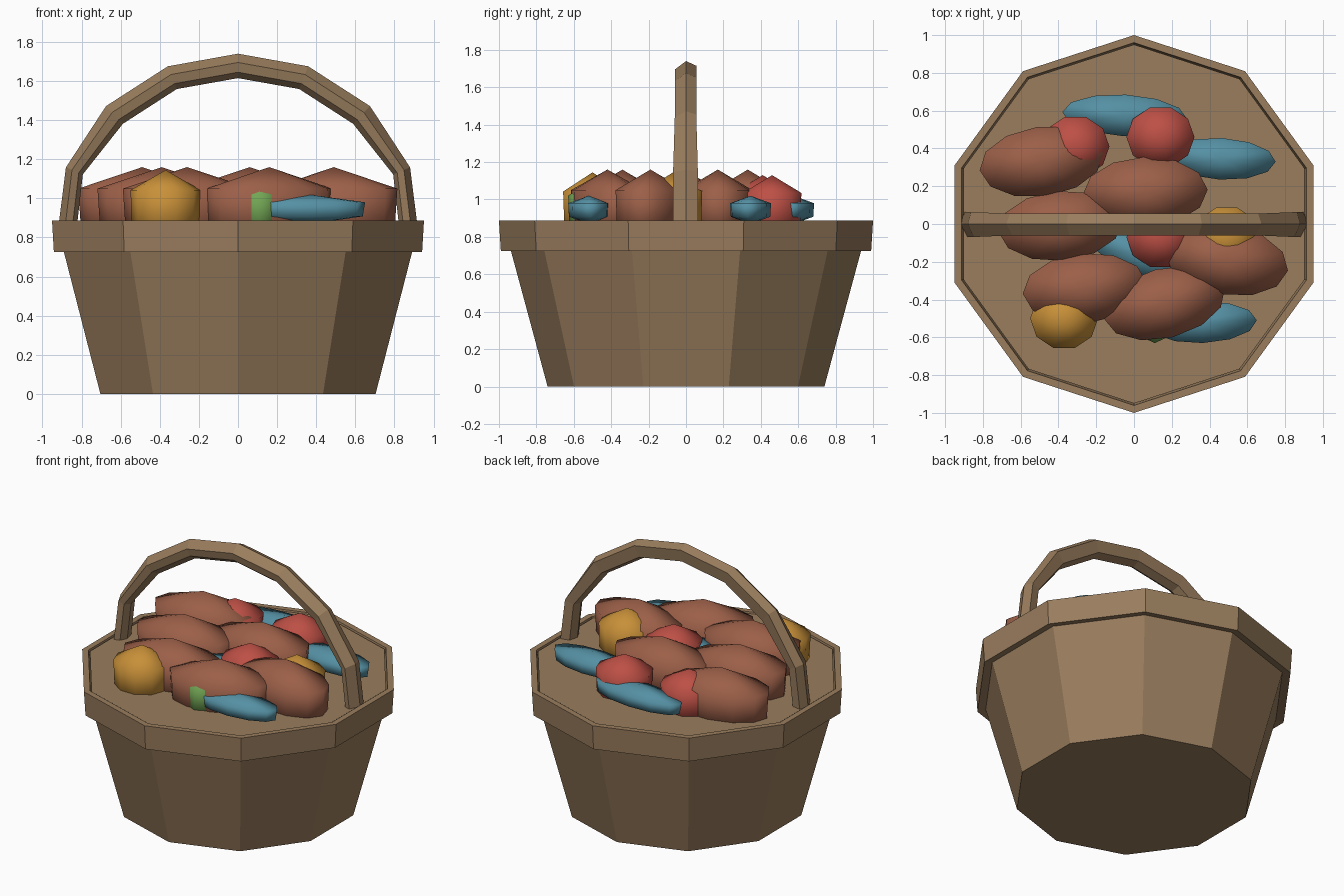
import bpy
import bmesh
from math import sin, cos, tau, radians
from mathutils import Vector, Matrix

if "Cube" in bpy.data.objects:
    bpy.data.objects.remove(bpy.data.objects["Cube"])


def material(name, rgb):
    m = bpy.data.materials.new(name)
    m.use_nodes = True
    m.diffuse_color = (*rgb, 1)
    m.node_tree.nodes["Principled BSDF"].inputs["Base Color"].default_value = (*rgb, 1)
    return m


wood = material("wicker_wood", (0.32, 0.205, 0.11))
brown = material("russet_brown", (0.33, 0.115, 0.065))
red = material("soft_red", (0.51, 0.08, 0.06))
blue = material("dusty_blue", (0.09, 0.28, 0.37))
gold = material("golden_yellow", (0.58, 0.28, 0.04))
green = material("leaf_green", (0.17, 0.38, 0.09))


def loft(name, rings, mat, cap=True, loop=False, smooth=False):
    """Skin a list of equal-sized point rings."""
    bm = bmesh.new()
    vs = [[bm.verts.new(p) for p in ring] for ring in rings]
    n = len(vs[0])
    pairs = list(zip(vs, vs[1:])) + ([(vs[-1], vs[0])] if loop else [])
    for a, b in pairs:
        for i in range(n):
            j = (i + 1) % n
            bm.faces.new((a[i], a[j], b[j], b[i]))
    if cap:
        bm.faces.new(vs[0][::-1])
        bm.faces.new(vs[-1])
    bmesh.ops.remove_doubles(bm, verts=bm.verts, dist=0.0005)
    bmesh.ops.recalc_face_normals(bm, faces=bm.faces)
    for f in bm.faces:
        f.smooth = smooth
    mesh = bpy.data.meshes.new(name)
    bm.to_mesh(mesh)
    bm.free()
    mesh.materials.append(mat)
    obj = bpy.data.objects.new(name, mesh)
    bpy.context.collection.objects.link(obj)
    return obj


def polygon(r, z, n=10):
    return [Vector((r * sin(tau * i / n), r * cos(tau * i / n), z)) for i in range(n)]


# Ten-sided tapering tub, filled to the rim
loft("basket_body", [polygon(0.74, 0), polygon(0.94, 0.74), polygon(0.95, 0.88)], wood)
# Band around the top
loft("basket_rim", [polygon(0.93, 0.735), polygon(0.99, 0.725),
                    polygon(1.0, 0.887), polygon(0.96, 0.887)], wood, cap=False, loop=True)

# Arched handle: a six-sided section swept over a mirrored path
half = [(0.87, 0.85), (0.835, 1.14), (0.63, 1.425), (0.335, 1.615)]
path = [Vector((-x, 0, z)) for x, z in half] + [Vector((0, 0, 1.675))]
path += [Vector((x, 0, z)) for x, z in reversed(half)]
section = [(0.0, 0.065), (-0.06, 0.02), (-0.05, -0.03),
           (-0.01, -0.06), (0.045, -0.04), (0.055, 0.04)]
rings = []
for i, p in enumerate(path):
    along = (path[min(i + 1, len(path) - 1)] - path[max(i - 1, 0)]).normalized()
    out = Vector((-along.z, 0, along.x))
    grow = 1.15 if abs(p.x) > 0.8 else 1.0
    slim = 0.75 if abs(p.x) > 0.8 else 1.0
    rings.append([p + out * r * slim + Vector((0, y * grow, 0)) for y, r in section])
loft("handle", rings, wood)


# Eggs: domed ovals with a flat-sided waist, sunk into the filling
def egg(name, mat, x, y, length, width, top, turn=0, sides=12):
    height = top - 0.94
    place = Matrix.Translation((x, y, 0.94)) @ Matrix.Rotation(radians(turn), 4, 'Z')
    levels = [(0, 1), (1, 0.5), (0.96, -0.4), (0, -0.9)]
    rings = [[place @ Vector((length * r * cos(tau * i / sides),
                              width * r * sin(tau * i / sides), height * h))
              for i in range(sides)] for r, h in levels]
    return loft(name, rings, mat, cap=False, smooth=True)


browns = [(-0.49, 0.33, 8), (0.06, 0.17, 2), (-0.39, -0.01, 5),
          (0.49, -0.19, -10), (-0.26, -0.34, 5), (0.16, -0.42, 14)]
for k, (x, y, turn) in enumerate(browns):
    egg(f"brown_egg_{k + 1}", brown, x, y, 0.33, 0.185, 1.16, turn)

reds = [(0.14, 0.46), (-0.31, 0.41), (0.14, -0.07)]
for k, (x, y) in enumerate(reds):
    egg(f"red_egg_{k + 1}", red, x, y, 0.18, 0.165, 1.13, 0, 10)

blues = [(-0.05, 0.575, -3), (0.46, 0.345, -3), (0.36, -0.52, 2), (0.04, -0.16, -20)]
for k, (x, y, turn) in enumerate(blues):
    egg(f"blue_egg_{k + 1}", blue, x, y, 0.29 if k else 0.33, 0.11, 1.02, turn)

golds = [(-0.37, -0.5), (0.49, -0.07)]
for k, (x, y) in enumerate(golds):
    egg(f"gold_egg_{k + 1}", gold, x, y, 0.18, 0.165, 1.145, 0, 10)

egg("green_egg", green, 0.11, -0.51, 0.11, 0.12, 1.1, 0, 8)
